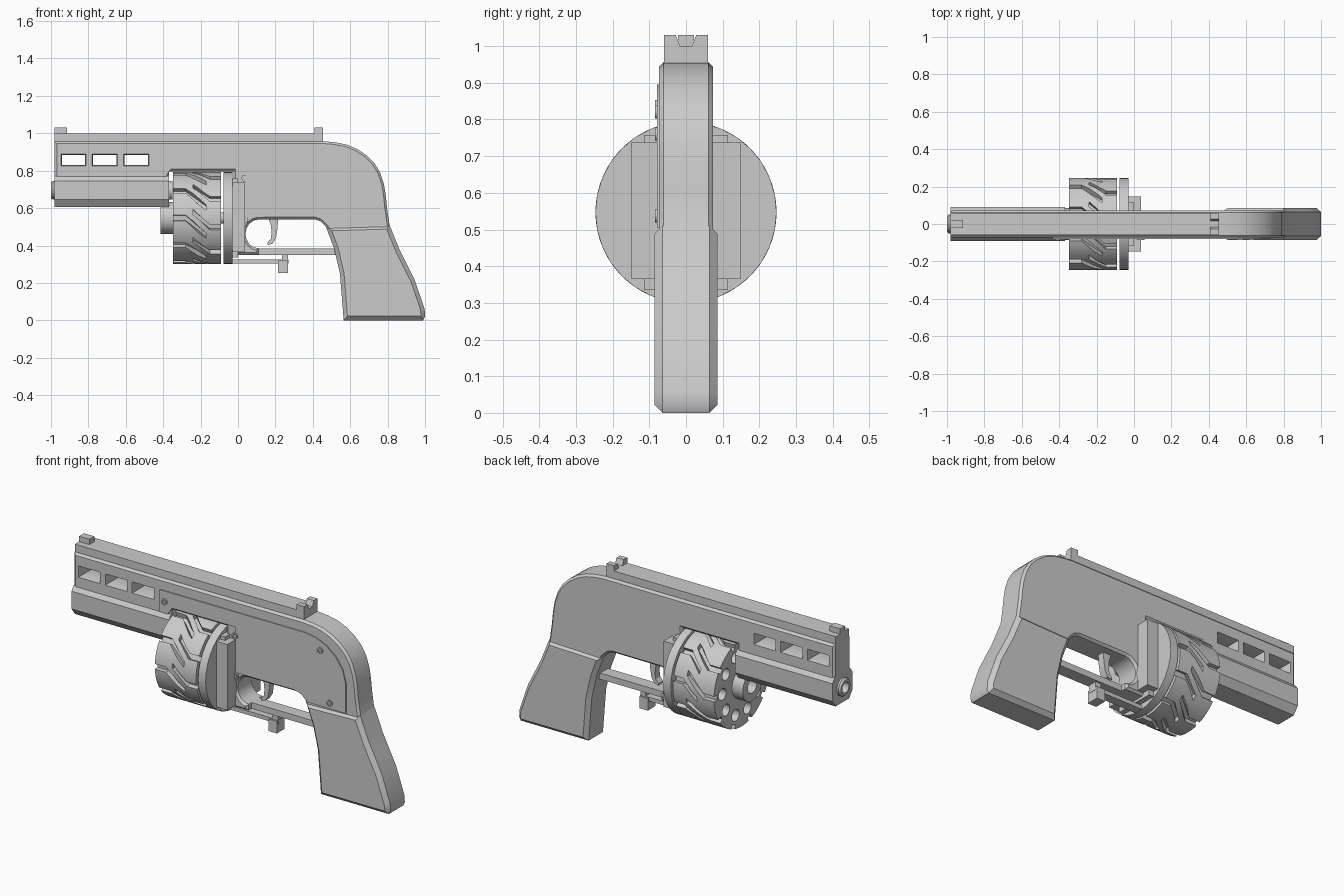
import bpy, bmesh
from math import sin, cos, pi

if "Cube" in bpy.data.objects:
    bpy.data.objects.remove(bpy.data.objects["Cube"], do_unlink=True)

grey = bpy.data.materials.new("plain grey")
grey.use_nodes = True
grey.diffuse_color = (0.6, 0.6, 0.6, 1)
grey.node_tree.nodes["Principled BSDF"].inputs["Base Color"].default_value = (0.6, 0.6, 0.6, 1)


def finish(name, bm):
    bmesh.ops.recalc_face_normals(bm, faces=bm.faces)
    mesh = bpy.data.meshes.new(name)
    bm.to_mesh(mesh)
    bm.free()
    mesh.materials.append(grey)
    ob = bpy.data.objects.new(name, mesh)
    bpy.context.collection.objects.link(ob)
    return ob


def add_loft(bm, rings, chamfer=0):
    """Skin a list of point rings and cap both ends."""
    loops = [[bm.verts.new(p) for p in ring] for ring in rings]
    n = len(loops[0])
    for a, b in zip(loops, loops[1:]):
        for i in range(n):
            j = (i + 1) % n
            bm.faces.new((a[i], a[j], b[j], b[i]))
    caps = [bm.faces.new(loops[0]), bm.faces.new(loops[-1])]
    if chamfer:
        bmesh.ops.recalc_face_normals(bm, faces=bm.faces)
        edges = [e for f in caps for e in f.edges]
        bmesh.ops.bevel(bm, geom=edges, offset=chamfer, segments=1, affect='EDGES')


def loft(name, rings, chamfer=0):
    bm = bmesh.new()
    add_loft(bm, rings, chamfer)
    return finish(name, bm)


def plate(name, outline, y0, y1, chamfer=0):
    """Side outline in x and z, given thickness along y."""
    return loft(name, [[(x, y, z) for x, z in outline] for y in (y0, y1)], chamfer)


def box(name, x0, x1, y0, y1, z0, z1):
    return plate(name, [(x0, z0), (x1, z0), (x1, z1), (x0, z1)], y0, y1)


def circle_x(x, r, cy, cz, n):
    return [(x, cy - r * cos(2 * pi * i / n), cz + r * sin(2 * pi * i / n)) for i in range(n)]


def lathe_x(name, steps, cz, n=32):
    return loft(name, [circle_x(x, r, 0, cz, n) for x, r in steps])


def cut(target, cutter):
    mod = target.modifiers.new("cut", 'BOOLEAN')
    mod.operation, mod.solver, mod.object = 'DIFFERENCE', 'EXACT', cutter
    bpy.context.view_layer.objects.active = target
    bpy.ops.object.modifier_apply(modifier=mod.name)
    bpy.data.objects.remove(cutter, do_unlink=True)


# Frame: top strap, rear hump, post behind the drum and rounded opening
hump = [(0.865, 0.375), (0.81, 0.51), (0.797, 0.6), (0.79, 0.67), (0.78, 0.73),
        (0.76, 0.79), (0.73, 0.84), (0.69, 0.88), (0.64, 0.915), (0.58, 0.94),
        (0.52, 0.952), (0.46, 0.957)]
arc = [(0.11 - 0.07 * sin(pi * i / 8), 0.462 - 0.077 * cos(pi * i / 8)) for i in range(9)]
frame = plate("frame", [(-0.98, 0.957), (-0.98, 0.75), (-0.37, 0.75), (-0.37, 0.797),
                        (-0.025, 0.797), (-0.025, 0.35), (0.11, 0.35)] + arc +
              [(0.41, 0.54), (0.44, 0.53), (0.47, 0.5), (0.53, 0.375)] + hump,
              -0.073, 0.073, 0.012)

# Three flared windows through the front of the frame
bm = bmesh.new()
for i in range(3):
    cx = -0.88 + 0.168 * i
    add_loft(bm, [[(cx + sx * w, y, 0.858 + sz * h) for sx, sz in
                   ((-1, -1), (1, -1), (1, 1), (-1, 1))]
                  for y, w, h in ((-0.09, 0.074, 0.037), (-0.058, 0.062, 0.027),
                                  (0.058, 0.062, 0.027), (0.09, 0.074, 0.037))])
cut(frame, finish("window_cutter", bm))

# Side cover with screws on the front side
plate("side_cover", [(-0.435, 0.77), (-0.435, 0.895), (0.47, 0.895), (0.54, 0.885),
                     (0.61, 0.855), (0.67, 0.805), (0.71, 0.745), (0.73, 0.67),
                     (0.73, 0.505), (0.49, 0.505), (0.45, 0.542), (0.41, 0.553),
                     (0.04, 0.553), (0.04, 0.81), (-0.358, 0.81), (-0.385, 0.77)],
      -0.079, -0.07)
for i, (x, z) in enumerate([(-0.405, 0.835), (0.57, 0.82), (0.63, 0.537),
                            (0.037, 0.76), (0.037, 0.537)]):
    loft(f"screw_{i + 1}", [[(x + r * cos(pi * k / 8), y, z + r * sin(pi * k / 8))
                             for k in range(16)]
                            for r, y in ((0.018, -0.07), (0.018, -0.085),
                                         (0.01, -0.085), (0.01, -0.079))])

# Grip
plate("grip", [(0.47, 0.5), (0.515, 0.38), (0.545, 0.25), (0.565, 0), (0.99, 0),
               (1.0, 0.02), (0.998, 0.06), (0.945, 0.215), (0.9, 0.305)] + hump[:2],
      -0.086, 0.086, 0.022)

# Top rail and sights
box("top_rail", -0.98, 0.455, -0.06, 0.06, 0.94, 1.0)
box("front_sight", -0.98, -0.915, -0.022, 0.022, 0.99, 1.03)
for side, s in (("left", 1), ("right", -1)):
    loft("rear_sight_" + side, [[(x, s * 0.06, 0.99), (x, s * 0.012, 0.99),
                                 (x, s * 0.028, 1.03), (x, s * 0.06, 1.03)]
                                for x in (0.41, 0.455)])

# Barrel shroud with bored barrel
half = [(0.06, 0.605), (0.09, 0.645), (0.09, 0.745), (0.07, 0.772)]
section = half + [(-y, z) for y, z in reversed(half)]
shroud = loft("barrel_shroud", [[(x, y, z) for y, z in section] for x in (-0.98, -0.37)])
cut(shroud, lathe_x("bore_cutter", [(-1.1, 0.045), (-0.45, 0.045)], 0.695))
lathe_x("barrel", [(-0.5, 0.03), (-1.0, 0.03), (-1.0, 0.042), (-0.99, 0.05),
                   (-0.35, 0.05), (-0.35, 0.03)], 0.695)

# Drum with a ring of chambers and slanted tread grooves
AXIS = 0.547
COUNT = 10
drum = lathe_x("drum", [(-0.348, 0.247), (-0.09, 0.247)], AXIS, 60)
bm = bmesh.new()
for i in range(COUNT):
    a = 2 * pi * i / COUNT
    add_loft(bm, [circle_x(x, 0.033, -0.172 * cos(a), AXIS + 0.172 * sin(a), 16)
                  for x in (-0.4, -0.05)])
    for path in (((-0.4, 0), (-0.28, 0), (-0.17, -0.4)),
                 ((-0.05, -0.2), (-0.15, -0.2), (-0.24, 0.13))):
        add_loft(bm, [[(x, -r * cos(a + t + w), AXIS + r * sin(a + t + w))
                       for r, w in ((0.222, -0.06), (0.27, -0.06), (0.27, 0.06), (0.222, 0.06))]
                      for x, t in path])
cut(drum, finish("drum_cutter", bm))
lathe_x("drum_hub", [(-0.34, 0.04), (-0.415, 0.04), (-0.415, 0.085), (-0.34, 0.085)], AXIS)
lathe_x("drum_axle", [(-0.36, 0.03), (-0.05, 0.03)], AXIS)

# Round backing plate with stepped shield behind it
lathe_x("backing_plate", [(-0.077, 0.247), (-0.03, 0.247)], AXIS)
box("shield_inner", -0.035, 0.0, -0.115, 0.115, 0.335, 0.757)
box("shield_outer", -0.03, 0.037, -0.148, 0.148, 0.365, 0.737)

# Trigger, guard and lower latch
plate("trigger", [(0.16, 0.55), (0.215, 0.55), (0.211, 0.49), (0.203, 0.44), (0.185, 0.41),
                  (0.16, 0.402), (0.157, 0.415), (0.175, 0.435), (0.18, 0.47), (0.175, 0.51)],
      -0.02, 0.02)
box("guard_bar", 0.06, 0.53, -0.035, 0.035, 0.35, 0.385)
box("latch_bar", -0.03, 0.27, -0.025, 0.025, 0.303, 0.325)
box("latch_hook", 0.215, 0.268, -0.035, 0.035, 0.252, 0.32)
box("latch_stop", 0.235, 0.268, -0.025, 0.025, 0.31, 0.352)

# Smooth the round parts and keep the edges sharp
for ob in bpy.context.collection.objects:
    if ob.type == 'MESH' and grey.name in ob.data.materials:
        bpy.ops.object.select_all(action='DESELECT')
        ob.select_set(True)
        bpy.context.view_layer.objects.active = ob
        bpy.ops.object.shade_smooth_by_angle()
